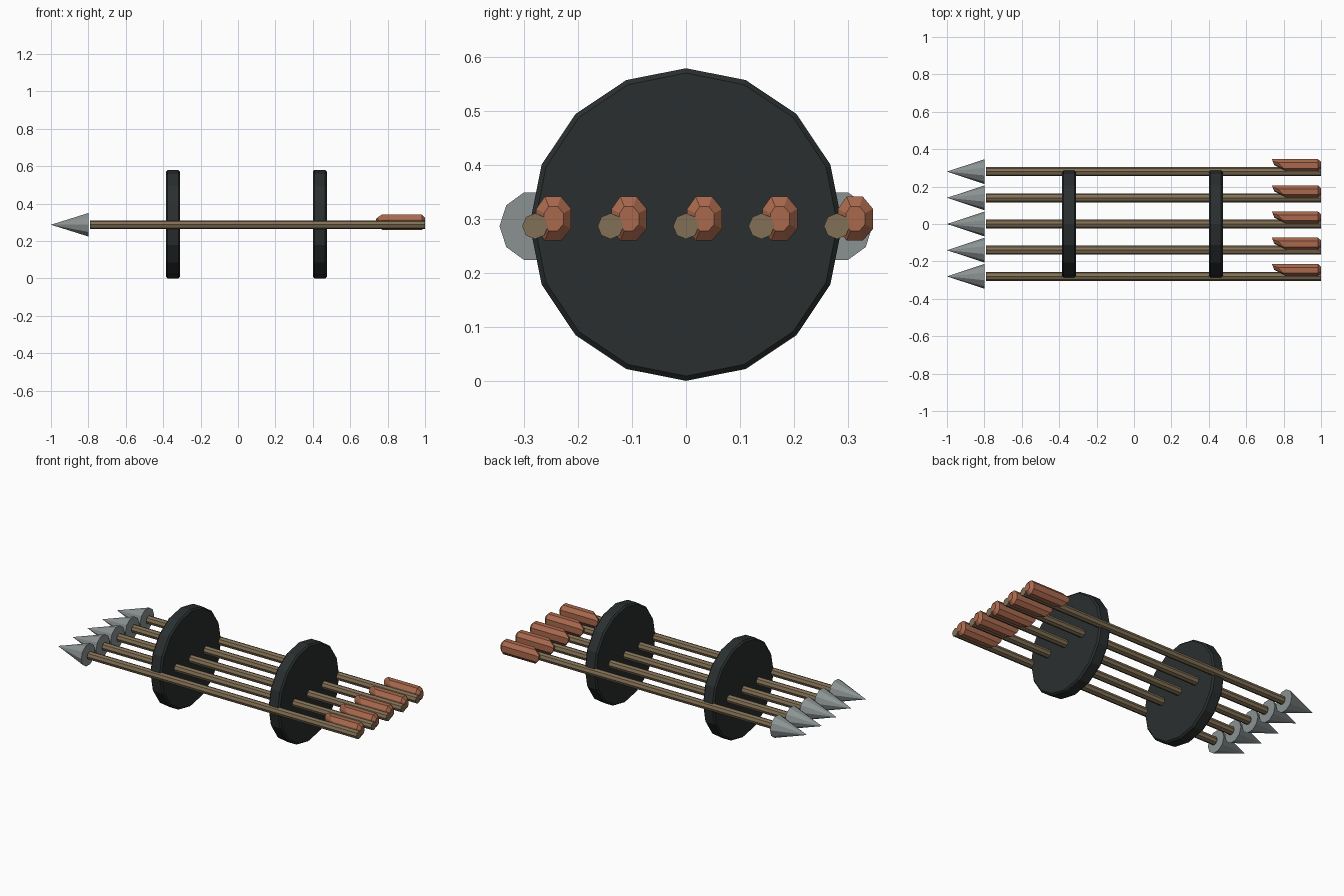
import bpy, bmesh
from math import sin, cos, pi

if "Cube" in bpy.data.objects:
    bpy.data.objects.remove(bpy.data.objects["Cube"])

Z_ARROW, Z_DISC = 0.287, 0.29


def material(name, rgb):
    m = bpy.data.materials.new(name)
    m.diffuse_color = (*rgb, 1)
    m.use_nodes = True
    m.node_tree.nodes["Principled BSDF"].inputs["Base Color"].default_value = m.diffuse_color
    return m


WOOD = material("wood", (0.22, 0.16, 0.09))
STEEL = material("steel", (0.26, 0.29, 0.29))
FEATHER = material("feather", (0.40, 0.14, 0.075))
LEATHER = material("dark_leather", (0.023, 0.028, 0.028))


def loft(name, rings, mat):
    """Closed solid skinned through rings of points (a one-point ring is a tip)."""
    bm = bmesh.new()
    loops = [[bm.verts.new(p) for p in r] for r in rings]
    for a, b in zip(loops, loops[1:]):
        n = max(len(a), len(b))
        for i in range(n):
            j = (i + 1) % n
            if len(a) == 1:
                bm.faces.new((a[0], b[j], b[i]))
            else:
                bm.faces.new((a[i], a[j], b[j], b[i]))
    for l in (loops[0], loops[-1]):
        if len(l) > 2:
            bm.faces.new(l)
    bmesh.ops.recalc_face_normals(bm, faces=bm.faces[:])
    me = bpy.data.meshes.new(name)
    bm.to_mesh(me)
    bm.free()
    me.materials.append(mat)
    ob = bpy.data.objects.new(name, me)
    bpy.context.collection.objects.link(ob)
    return ob


def ring(x, y, z, r, n):
    return [(x, y + r * cos(2 * pi * i / n), z + r * sin(2 * pi * i / n)) for i in range(n)]


# Holding discs with a small bevelled rim
for side, x0, x1 in (("front", -0.385, -0.31), ("rear", 0.40, 0.475)):
    b = 0.009
    loft(f"{side}_disc", [ring(x0, 0, Z_DISC, 0.29 - b, 16), ring(x0 + b, 0, Z_DISC, 0.29, 16),
                          ring(x1 - b, 0, Z_DISC, 0.29, 16), ring(x1, 0, Z_DISC, 0.29 - b, 16)], LEATHER)

# Chamfered feather section, offset (y, z) from the shaft axis
SECTION = [(0.018, 0.055), (0.048, 0.055), (0.067, 0.032), (0.067, -0.005),
           (0.048, -0.027), (0.018, -0.027), (0.002, -0.005), (0.002, 0.032)]


def feather_ring(x, y, slant, k):
    """Section scaled by k about its centre; slant pushes the inner side back."""
    out = []
    for dy, dz in SECTION:
        py, pz = 0.0345 + (dy - 0.0345) * k, 0.014 + (dz - 0.014) * k
        out.append((x + slant * (0.067 - py), y + py, Z_ARROW + pz))
    return out


# Five arrows side by side
for i in range(5):
    y = -0.28 + 0.14 * i
    loft(f"arrow_shaft_{i + 1}", [ring(-0.79, y, Z_ARROW, 0.024, 8), ring(1.0, y, Z_ARROW, 0.024, 8)], WOOD)
    loft(f"arrow_head_{i + 1}", [[(-1.0, y, Z_ARROW)], ring(-0.80, y, Z_ARROW, 0.066, 10)], STEEL)
    tip = [(0.737 + 0.4 * (0.067 - py), y + py, Z_ARROW + pz) for py, pz in
           [(0.0345 + (a - 0.0345) * 0.5 + 0.016, 0.02 + (c - 0.014) * 0.35) for a, c in SECTION]]
    loft(f"fletching_{i + 1}", [tip, feather_ring(0.75, y, 1.0, 1), feather_ring(0.983, y, 0, 1),
                                feather_ring(1.0, y, 0, 0.55)], FEATHER)
